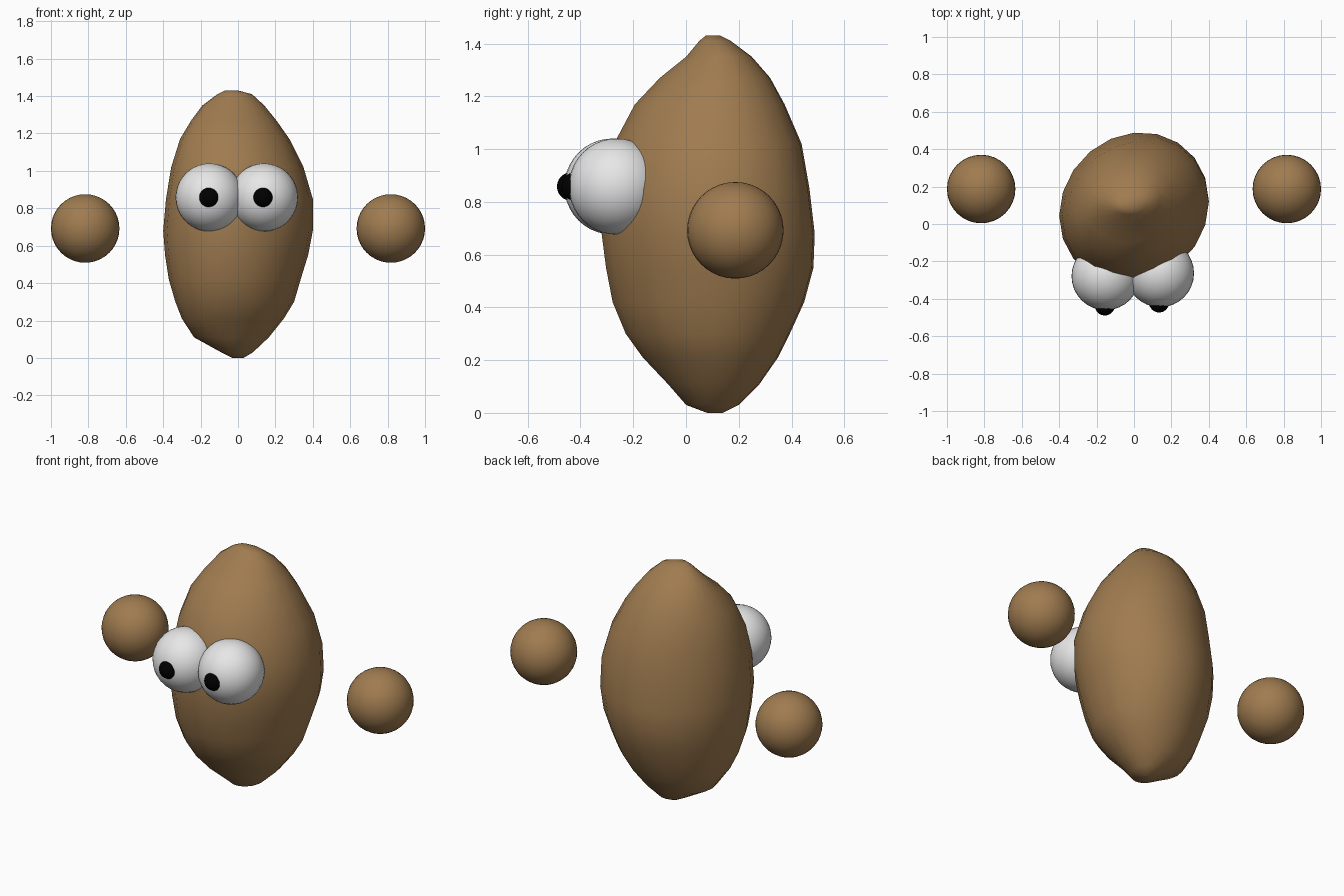
import bpy, bmesh, math

if "Cube" in bpy.data.objects:
    bpy.data.objects.remove(bpy.data.objects["Cube"])


def material(name, rgb):
    m = bpy.data.materials.new(name)
    m.diffuse_color = (*rgb, 1)
    m.use_nodes = True
    m.node_tree.nodes["Principled BSDF"].inputs["Base Color"].default_value = m.diffuse_color
    return m


BROWN = material("potato_brown", (0.35, 0.20, 0.08))
WHITE = material("eye_white", (0.80, 0.80, 0.80))
BLACK = material("pupil_black", (0.0, 0.0, 0.0))


def finish(name, bm, mat):
    bmesh.ops.recalc_face_normals(bm, faces=bm.faces)
    for f in bm.faces:
        f.smooth = True
    me = bpy.data.meshes.new(name)
    bm.to_mesh(me)
    bm.free()
    me.materials.append(mat)
    ob = bpy.data.objects.new(name, me)
    bpy.context.collection.objects.link(ob)
    return ob


def ball(name, centre, r, mat):
    bm = bmesh.new()
    bmesh.ops.create_uvsphere(bm, u_segments=32, v_segments=20, radius=r)
    bmesh.ops.translate(bm, verts=bm.verts, vec=centre)
    return finish(name, bm, mat)


# Lumpy body: rings given as height, left, right, front, back
RINGS = [
    (0.00, -0.03, 0.03, 0.08, 0.14),
    (0.03, -0.09, 0.08, 0.00, 0.20),
    (0.11, -0.235, 0.165, -0.07, 0.28),
    (0.21, -0.30, 0.245, -0.165, 0.35),
    (0.30, -0.335, 0.30, -0.23, 0.395),
    (0.42, -0.37, 0.335, -0.28, 0.45),
    (0.55, -0.39, 0.375, -0.305, 0.485),
    (0.68, -0.40, 0.40, -0.322, 0.49),
    (0.85, -0.385, 0.40, -0.315, 0.47),
    (1.02, -0.357, 0.35, -0.275, 0.44),
    (1.17, -0.31, 0.275, -0.195, 0.375),
    (1.27, -0.25, 0.205, -0.10, 0.32),
    (1.35, -0.19, 0.14, 0.00, 0.25),
    (1.41, -0.11, 0.075, 0.05, 0.17),
    (1.43, -0.07, 0.00, 0.075, 0.13),
]
SIDES = 20
bm = bmesh.new()
loops = []
for z, xl, xr, yf, yb in RINGS:
    loop = []
    for i in range(SIDES):
        t = 2 * math.pi * i / SIDES
        x = (xl + xr) / 2 + (xr - xl) / 2 * math.cos(t)
        y = (yf + yb) / 2 + (yb - yf) / 2 * math.sin(t + 0.1)  # slight skew
        loop.append(bm.verts.new((x, y, z)))
    loops.append(loop)
for a, b in zip(loops, loops[1:]):
    for i in range(SIDES):
        j = (i + 1) % SIDES
        bm.faces.new((a[i], a[j], b[j], b[i]))
bm.faces.new(loops[0][::-1])
bm.faces.new(loops[-1])
finish("body", bm, BROWN)

# Floating round hands
for side, s in (("left", -1), ("right", 1)):
    ball(side + "_hand", (s * 0.817, 0.187, 0.692), 0.183, BROWN)

# Bulging eyes with small round pupils
for side, x, y, px in (("left", -0.152, -0.279, -0.156), ("right", 0.139, -0.263, 0.134)):
    ball(side + "_eye", (x, y, 0.858), 0.182, WHITE)
    ball(side + "_pupil", (px, y - 0.156, 0.858), 0.054, BLACK)
